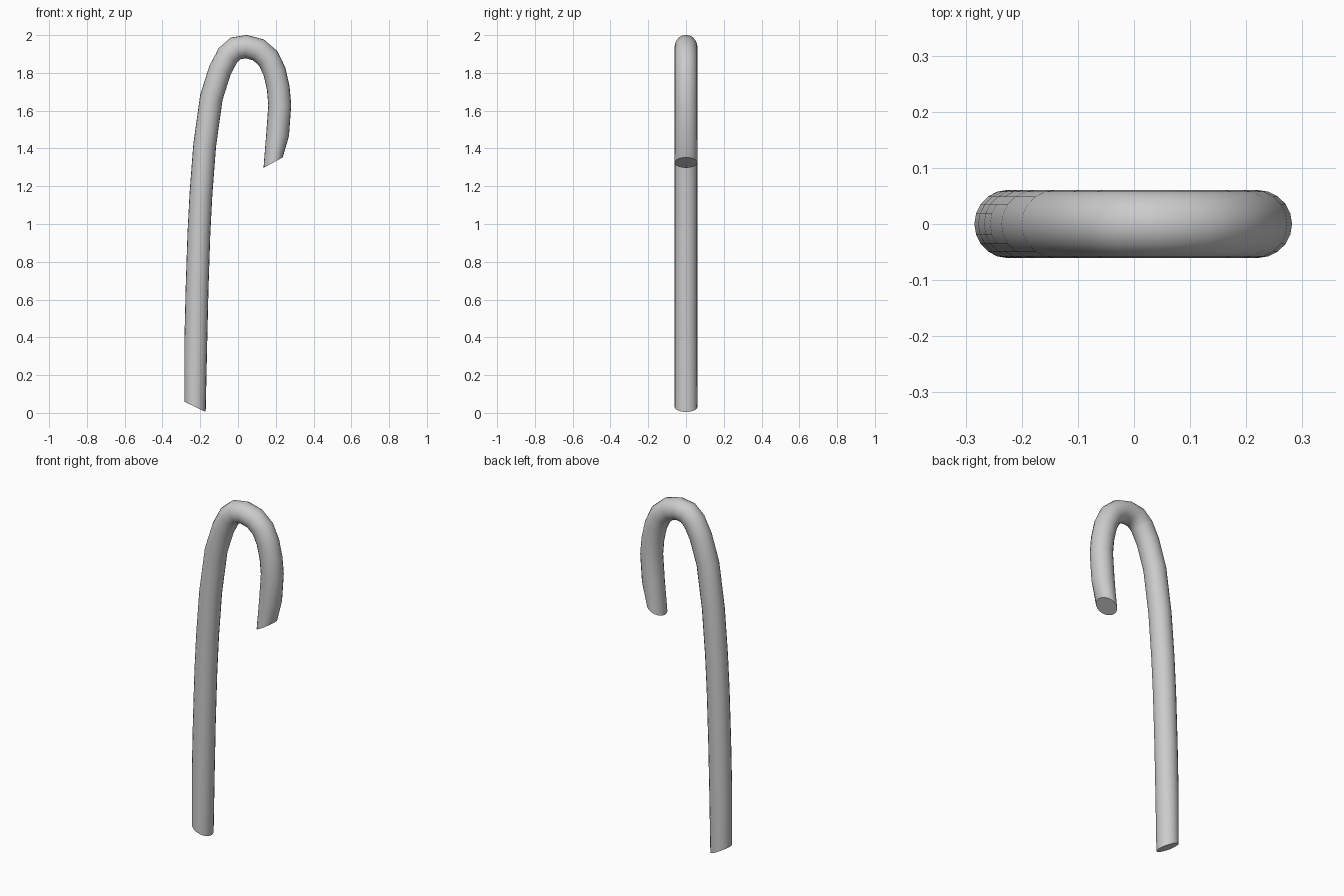
import bpy, bmesh, math
from mathutils import Vector

if "Cube" in bpy.data.objects:
    bpy.data.objects.remove(bpy.data.objects["Cube"])

R = 0.0605
SIDES = 20

# Centre line of the cane in the XZ plane, foot to hook tip
path = [(-0.227, 0.032), (-0.224, 0.35), (-0.217, 0.65), (-0.207, 0.95),
        (-0.196, 1.16), (-0.176, 1.42), (-0.141, 1.67), (-0.095, 1.815),
        (-0.053, 1.894), (-0.012, 1.930), (0.043, 1.939), (0.108, 1.922),
        (0.160, 1.877), (0.193, 1.808), (0.213, 1.720), (0.221, 1.630),
        (0.210, 1.475), (0.186, 1.325)]
pts = [Vector((x, 0, z)) for x, z in path]

bm = bmesh.new()
rings = []
for i, p in enumerate(pts):
    d_in = (p - pts[max(i - 1, 0)]).normalized()
    d_out = (pts[min(i + 1, len(pts) - 1)] - p).normalized()
    # Across-tube direction; both ends are cut at a slant
    if i == 0:
        across = Vector((-0.056, 0, 0.027))
    elif i == len(pts) - 1:
        across = Vector((0.051, 0, 0.028))
    else:
        t = (d_in + d_out).normalized()
        across = Vector((-t.z, 0, t.x)) * R / max(t.dot(d_in), 0.5)
    ring = []
    for k in range(SIDES):
        a = 2 * math.pi * k / SIDES
        ring.append(bm.verts.new(p + across * math.cos(a) + Vector((0, R * math.sin(a), 0))))
    rings.append(ring)

# Tube walls and end caps
for a, b in zip(rings, rings[1:]):
    for k in range(SIDES):
        n = (k + 1) % SIDES
        bm.faces.new((a[k], a[n], b[n], b[k]))
bm.faces.new(rings[0])
bm.faces.new(rings[-1])
bmesh.ops.recalc_face_normals(bm, faces=bm.faces)

# The end ring of the hook is listed with its own side, so check it is not twisted
mesh = bpy.data.meshes.new("cane")
for v in bm.verts:
    v.co.z = max(v.co.z, 0)
bm.to_mesh(mesh)
bm.free()
cane = bpy.data.objects.new("cane", mesh)
bpy.context.collection.objects.link(cane)
bpy.context.view_layer.objects.active = cane
cane.select_set(True)
bpy.ops.object.shade_smooth_by_angle(angle=math.radians(40))
